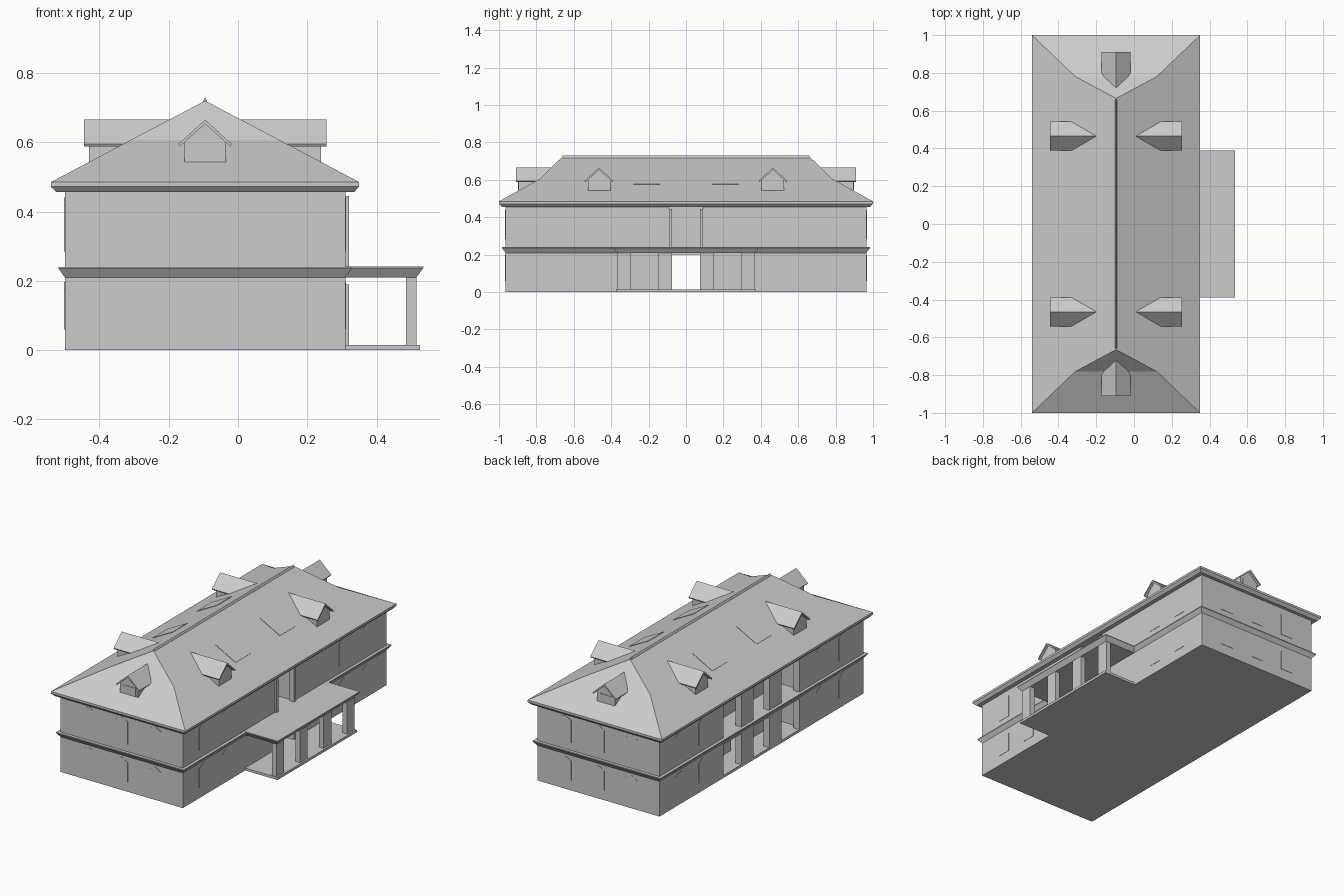
import bpy, bmesh, math
from mathutils import Matrix, Vector

cube = bpy.data.objects.get("Cube")
if cube:
    bpy.data.objects.remove(cube, do_unlink=True)

stone = bpy.data.materials.new("plain grey")
stone.use_nodes = True
GREY = (0.6, 0.6, 0.6, 1)
stone.diffuse_color = GREY
stone.node_tree.nodes["Principled BSDF"].inputs["Base Color"].default_value = GREY

CX = -0.095              # centre line of the main block
HX, HY = 0.405, 0.965    # half sizes of the main block
X0, X1 = CX - HX, CX + HX
EAVE, RIDGE = 0.485, 0.72
PITCH = (RIDGE - EAVE) / 0.445


def finish(name, bm, matrix=None):
    bmesh.ops.recalc_face_normals(bm, faces=bm.faces)
    if matrix:
        bm.transform(matrix)
    mesh = bpy.data.meshes.new(name)
    bm.to_mesh(mesh)
    bm.free()
    mesh.materials.append(stone)
    obj = bpy.data.objects.new(name, mesh)
    bpy.context.collection.objects.link(obj)
    return obj


def box(name, x, y, z):
    bm = bmesh.new()
    bmesh.ops.create_cube(bm, size=1)
    for v in bm.verts:
        v.co = [r[0] + (c + 0.5) * (r[1] - r[0]) for c, r in zip(v.co, (x, y, z))]
    return finish(name, bm)


def prism(name, points, offset, matrix=None):
    """Extrude a flat outline by an offset vector."""
    bm = bmesh.new()
    face = bm.faces.new([bm.verts.new(p) for p in points])
    new = bmesh.ops.extrude_face_region(bm, geom=[face], use_keep_orig=True)
    bmesh.ops.translate(bm, vec=Vector(offset),
                        verts=[g for g in new["geom"] if isinstance(g, bmesh.types.BMVert)])
    return finish(name, bm, matrix)


def rings(name, levels):
    """Stack rectangles (x0, x1, half_y, z) into a closed moulding."""
    bm = bmesh.new()
    loops = [[bm.verts.new(p) for p in ((a, -h, z), (b, -h, z), (b, h, z), (a, h, z))]
             for a, b, h, z in levels]
    for low, high in zip(loops, loops[1:]):
        for i in range(4):
            j = (i + 1) % 4
            bm.faces.new((low[i], low[j], high[j], high[i]))
    bm.faces.new(loops[0])
    bm.faces.new(loops[-1])
    return finish(name, bm)


def facing(angle):
    return Matrix.Translation((CX, 0, 0)) @ Matrix.Rotation(math.radians(angle), 4, "Z")


# Main block: solid wings, rooms behind the loggia, and a passage
BACK, TOP = -0.35, 0.46
for s, side in ((-1, "front"), (1, "back")):
    def span(a, b):
        return sorted((s * a, s * b))
    box(side + "_wing", (X0, X1), span(0.39, HY), (0, TOP))
    box(side + "_ground_rooms", (BACK, X1), span(0.075, 0.39), (0, 0.24))
    box(side + "_upper_rooms", (0.1, X1), span(0.09, 0.39), (0.24, TOP))
    # Loggia piers on both floors
    for floor, z in (("ground", (0, 0.22)), ("upper", (0.24, TOP))):
        box(f"{side}_{floor}_inner_pier", (X0, X0 + 0.04), span(0.075, 0.19), z)
        box(f"{side}_{floor}_outer_pier", (X0, X0 + 0.04), span(0.36, 0.39), z)
        # Door jambs
        box(f"{side}_{floor}_jamb", (X1 - 0.02, X1 + 0.01), span(0.075, 0.092),
            (z[0], z[0] + 0.205 if z[0] else 0.19))
    # Porch piers
    box(side + "_porch_inner_pier", (0.485, 0.515), span(0.075, 0.148), (0, 0.22))
    box(side + "_porch_corner_pier", (0.485, 0.515), span(0.298, 0.37), (0, 0.22))

box("upper_hall", (BACK, 0.1), (-0.39, 0.39), (0.24, TOP))
box("ground_floor", (X0, X1), (-0.39, 0.39), (0, 0.015))
box("middle_floor", (X0, X1), (-0.39, 0.39), (0.2, 0.24))
box("loggia_lintel", (X0, X0 + 0.04), (-0.39, 0.39), (0.435, TOP))
box("porch_deck", (X1, 0.525), (-0.375, 0.375), (0, 0.015))

# Mouldings: storey band, porch canopy, eaves
rings("storey_band", [(X0, X1, HY, 0.21), (X0 - 0.018, X1 + 0.018, HY + 0.018, 0.235),
                      (X0 - 0.018, X1 + 0.018, HY + 0.018, 0.24)])
rings("porch_canopy", [(X1 - 0.02, 0.515, 0.37, 0.21), (X1 - 0.02, 0.535, 0.39, 0.237),
                       (X1 - 0.02, 0.535, 0.39, 0.241)])
rings("eaves", [(X0 - 0.025, X1 + 0.025, 0.985, 0.456), (X0 - 0.04, X1 + 0.04, 1, 0.472),
                (X0 - 0.04, X1 + 0.04, 1, EAVE)])

# Main roof: straight long slopes, hipped ends that steepen near the ridge
KNEE = RIDGE - PITCH * 0.215
bm = bmesh.new()
ends = []
for s in (-1, 1):
    pts = [(-0.445, 1, EAVE), (-0.215, 0.78, KNEE), (0, 0.665, RIDGE),
           (0.215, 0.78, KNEE), (0.445, 1, EAVE)]
    ends.append([bm.verts.new((CX + x, s * y, z)) for x, y, z in pts])
for e in ends:
    bm.faces.new((e[0], e[1], e[3], e[4]))
    bm.faces.new((e[1], e[2], e[3]))
f, b = ends
bm.faces.new((f[0], f[1], f[2], b[2], b[1], b[0]))
bm.faces.new((f[4], f[3], f[2], b[2], b[3], b[4]))
bm.faces.new((f[0], f[4], b[4], b[0]))
finish("main_roof", bm)
prism("ridge_cap", [(CX - 0.007, -0.66, 0.715), (CX + 0.007, -0.66, 0.715), (CX, -0.66, 0.73)],
      (0, 1.32, 0))


def dormer(name, angle, across, outer, inner, window=False):
    """Gabled dormer, pointing along local +x from the roof centre."""
    m = facing(angle) @ Matrix.Translation((0, across, 0))
    wall = [(outer - 0.015, y, z) for y, z in
            ((-0.06, 0.5), (0.06, 0.5), (0.06, 0.6), (0, 0.655), (-0.06, 0.6))]
    prism(name + "_wall", wall, (inner - outer + 0.03, 0, 0), m)
    roof = [(outer, y, z) for y, z in
            ((-0.077, 0.595), (0, 0.665), (0.077, 0.595), (0.073, 0.588), (0, 0.653), (-0.073, 0.588))]
    prism(name + "_roof", roof, (inner - outer, 0, 0), m)
    if window:
        pane = [(outer - 0.015, y, z) for y, z in
                ((-0.045, 0.545), (0.045, 0.545), (0.045, 0.595), (-0.045, 0.595))]
        prism(name + "_window", pane, (0.003, 0, 0), m)


for angle, label in ((0, "porch_side"), (180, "loggia_side")):
    for y in (-0.465, 0.465):
        dormer(f"{label}_dormer", angle, y, 0.35, 0.095)
    # Skylights lying on the long slopes
    for y in (-0.21, 0.21):
        pts = [((RIDGE - z) / PITCH, y + d, z) for d, z in
               ((-0.07, 0.575), (0.07, 0.575), (0.07, 0.645), (-0.07, 0.645))]
        prism(f"{label}_skylight", pts, (0.001, 0, 0.002), facing(angle))
dormer("front_dormer", -90, 0, 0.91, 0.7, True)
dormer("back_dormer", 90, 0, 0.91, 0.7, True)

# Arched windows as thin plates on every wall
walls = (("front", -90, HY, (-0.22, 0, 0.22)), ("back", 90, HY, (-0.22, 0, 0.22)),
         ("porch_side", 0, HX, (-0.77, -0.555, 0.555, 0.77)),
         ("loggia_side", 180, HX, (-0.77, -0.555, 0.555, 0.77)))
for label, angle, dist, places in walls:
    for u in places:
        for sill, spring in ((0.06, 0.175), (0.285, 0.418)):
            arch = [(-0.04, sill), (0.04, sill), (0.04, spring), (0.012, spring + 0.019),
                    (0, spring + 0.022), (-0.012, spring + 0.019), (-0.04, spring)]
            prism(f"{label}_window", [(dist, u + a, z) for a, z in arch],
                  (0.002, 0, 0), facing(angle))
